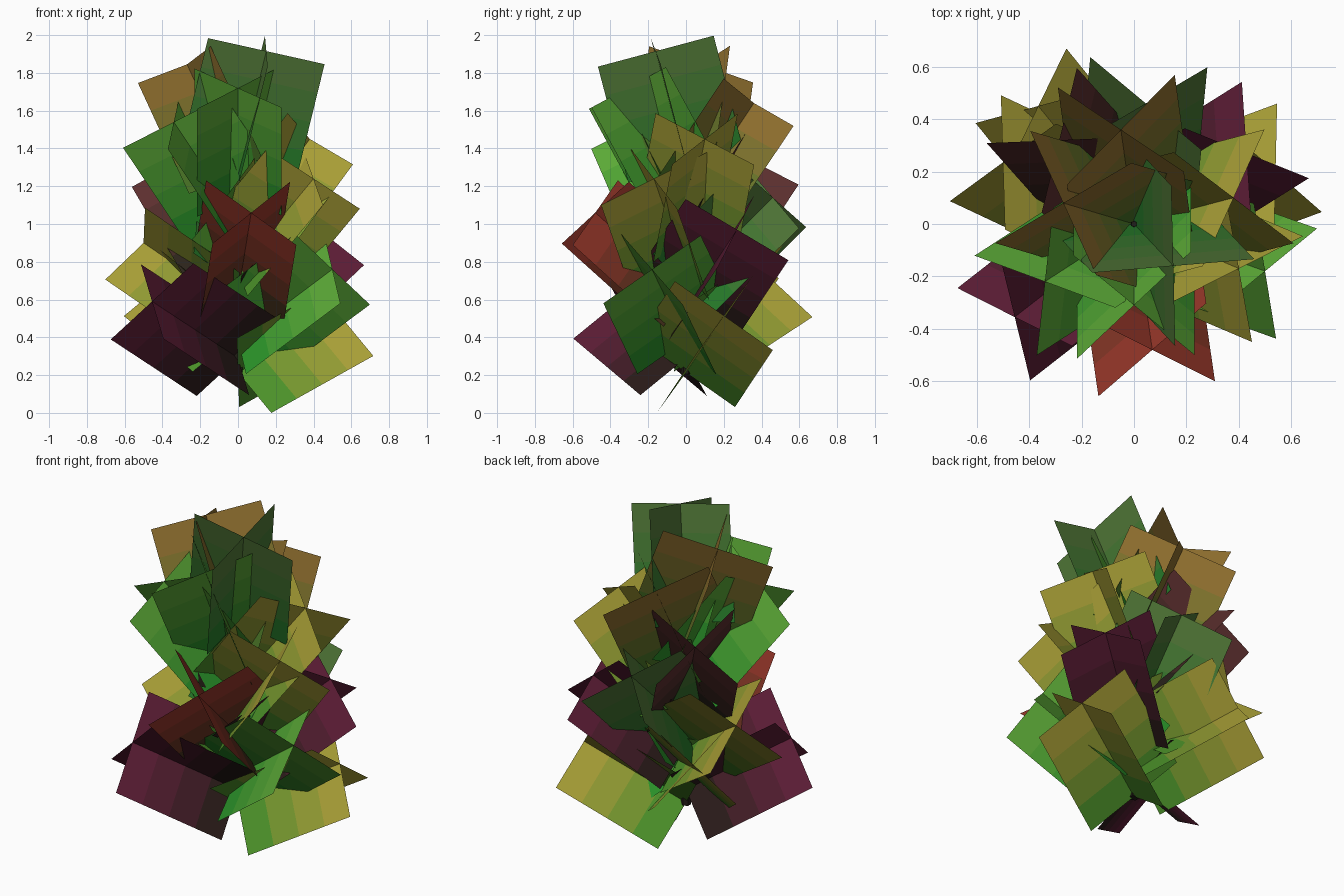
import bpy, bmesh, math
from mathutils import Vector

if "Cube" in bpy.data.objects:
    bpy.data.objects.remove(bpy.data.objects["Cube"])

LENGTH, HALF, BANDS = 0.65, 0.317, 4

# leaf palettes: (inner colour, outer colour)
PALETTE = {
    "yellow": ((0.02, 0.28, 0.02), (0.45, 0.36, 0.04)),
    "brown":  ((0.04, 0.20, 0.02), (0.32, 0.16, 0.03)),
    "green":  ((0.01, 0.28, 0.02), (0.12, 0.42, 0.04)),
    "olive":  ((0.01, 0.20, 0.02), (0.09, 0.18, 0.04)),
    "purple": ((0.008, 0.01, 0.005), (0.12, 0.012, 0.04)),
    "red":    ((0.02, 0.03, 0.01), (0.36, 0.04, 0.025)),
    "maroon": ((0.01, 0.015, 0.008), (0.12, 0.03, 0.03)),
}


def material(name, rgb):
    m = bpy.data.materials.new(name)
    m.diffuse_color = (*rgb, 1)
    m.use_nodes = True
    m.node_tree.nodes["Principled BSDF"].inputs["Base Color"].default_value = m.diffuse_color
    return m


MATS = {}
for key, (inner, outer) in PALETTE.items():
    MATS[key] = [material(f"{key}_{i}", Vector(inner).lerp(Vector(outer), (i + 0.5) / BANDS))
                 for i in range(BANDS)]


def spray(name, base, tip, corner, half, mats):
    """Two crossed flat leaves running from base to tip, coloured in bands."""
    axis = (tip - base).normalized()
    u = corner - tip
    u = (u - axis * u.dot(axis)).normalized()
    v = axis.cross(u)
    bm = bmesh.new()
    for d in (u, v):
        prev = None
        for i in range(BANDS + 1):
            c = base.lerp(tip, i / BANDS)
            row = [bm.verts.new(c + d * half * s) for s in (-1, 1)]
            if prev:
                f = bm.faces.new((prev[0], prev[1], row[1], row[0]))
                f.material_index = i - 1
            prev = row
    me = bpy.data.meshes.new(name)
    bm.to_mesh(me)
    bm.free()
    for m in mats:
        me.materials.append(m)
    bpy.context.collection.objects.link(bpy.data.objects.new(name, me))


# large sprays: tip centre, one outer corner, palette (bottom to top)
SPRAYS = [
    ((0.54, 0.20, 0.515), (0.54, 0.47, 0.32), "yellow"),
    ((-0.455, -0.355, 0.59), (-0.70, -0.26, 0.40), "purple"),
    ((-0.365, 0.45, 0.71), (-0.26, 0.67, 0.51), "yellow"),
    ((0.50, -0.18, 0.76), (0.54, -0.435, 0.58), "green"),
    ((0.43, 0.27, 0.97), (0.40, 0.55, 0.79), "purple"),
    ((-0.50, 0.235, 0.90), (-0.71, 0.09, 0.71), "yellow"),
    ((0.07, -0.48, 1.06), (0.30, -0.59, 0.89), "red"),
    ((0.045, 0.46, 1.14), (0.28, 0.60, 0.98), "olive"),
    ((0.40, -0.17, 1.24), (0.45, -0.45, 1.10), "yellow"),
    ((-0.285, 0.32, 1.35), (-0.56, 0.31, 1.20), "maroon"),
    ((0.38, 0.10, 1.45), (0.48, 0.34, 1.31), "yellow"),
    ((-0.34, -0.22, 1.54), (-0.60, -0.12, 1.40), "green"),
    ((0.0, -0.31, 1.72), (0.22, -0.49, 1.62), "green"),
    ((-0.05, 0.36, 1.64), (0.13, 0.54, 1.53), "brown"),
    ((-0.27, 0.08, 1.845), (-0.515, -0.065, 1.75), "brown"),
    ((0.15, -0.16, 1.915), (0.45, -0.13, 1.83), "olive"),
]
for i, (tip, corner, key) in enumerate(SPRAYS):
    tip = Vector(tip)
    drop = math.sqrt(LENGTH ** 2 - tip.x ** 2 - tip.y ** 2)
    spray(f"leaf_spray_{i + 1}", Vector((0, 0, tip.z - drop)), tip, Vector(corner), HALF, MATS[key])

# small inner leaves spiralling up the stem
for i in range(8):
    a = math.radians(137.5 * i)
    base = Vector((0, 0, 0.35 + 0.12 * i))
    tip = base + Vector((0.12 * math.cos(a), 0.12 * math.sin(a), 0.18))
    spray(f"small_leaf_{i + 1}", base, tip, tip + Vector((0.1, 0.05, 0)), 0.07, MATS["green"])

# stem
bpy.ops.mesh.primitive_cone_add(vertices=6, radius1=0.028, radius2=0.012, depth=1.15,
                                location=(0, 0, 0.78))
stem = bpy.context.object
stem.name = "stem"
stem.data.materials.append(material("bark", (0.015, 0.012, 0.008)))
